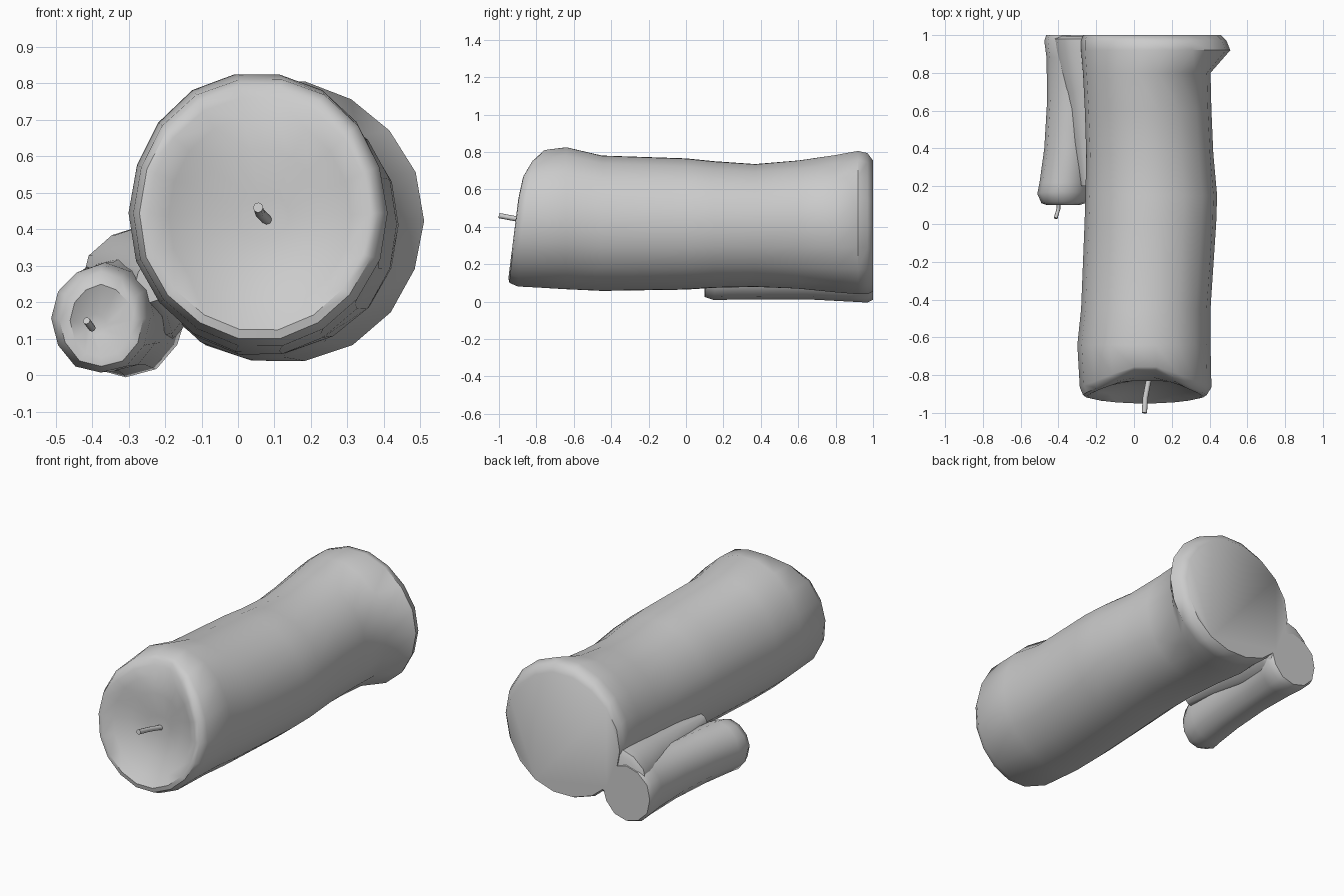
import bpy, bmesh, math


def loft(name, sections, sides, wobble, phase=0.0):
    """Skin ellipses along y. Section: y, xmin, xmax, zmin, zmax, lean, notch."""
    bm = bmesh.new()
    rings = []
    for y, x0, x1, z0, z1, lean, notch in sections:
        cx, cz, rx, rz = (x0 + x1) / 2, (z0 + z1) / 2, (x1 - x0) / 2, (z1 - z0) / 2
        ring = []
        for i in range(sides):
            a = math.tau * i / sides
            s = math.sin(a)
            k = 1 + wobble * math.sin(3 * a + phase + 2 * y) * math.sin(2 * a)
            # lean tips the whole ring back, notch melts only its top
            back = lean * (1 + s) / 2 + notch * max(0, s) ** 5
            ring.append(bm.verts.new((cx + rx * k * math.cos(a), y + back, cz + rz * k * s)))
        rings.append(ring)
    for a, b in zip(rings, rings[1:]):
        for i in range(sides):
            j = (i + 1) % sides
            bm.faces.new((a[i], a[j], b[j], b[i]))
    bm.faces.new(rings[0])
    bm.faces.new(rings[-1])
    bmesh.ops.recalc_face_normals(bm, faces=bm.faces)
    me = bpy.data.meshes.new(name)
    bm.to_mesh(me)
    bm.free()
    ob = bpy.data.objects.new(name, me)
    bpy.context.collection.objects.link(ob)
    bpy.ops.object.select_all(action='DESELECT')
    ob.select_set(True)
    bpy.context.view_layer.objects.active = ob
    bpy.ops.object.shade_smooth_by_angle(angle=math.radians(48))
    return ob


def wick(name, points, radius):
    cu = bpy.data.curves.new(name, 'CURVE')
    cu.dimensions = '3D'
    cu.bevel_depth = radius
    cu.bevel_resolution = 2
    cu.use_fill_caps = True
    sp = cu.splines.new('POLY')
    sp.points.add(len(points) - 1)
    for p, co in zip(sp.points, points):
        p.co = (*co, 1)
    ob = bpy.data.objects.new(name, cu)
    bpy.context.collection.objects.link(ob)


# Large candle lying down: dished burnt end at the front, flared flat foot at the back
loft("large_candle", [
    (-0.83, 0.00, 0.14, 0.37, 0.50, 0.00, 0.00),
    (-0.86, -0.10, 0.23, 0.26, 0.62, 0.03, 0.00),
    (-0.91, -0.19, 0.31, 0.17, 0.71, 0.06, 0.04),
    (-0.95, -0.245, 0.36, 0.12, 0.765, 0.08, 0.09),
    (-0.945, -0.27, 0.385, 0.095, 0.795, 0.08, 0.10),
    (-0.90, -0.287, 0.41, 0.075, 0.815, 0.07, 0.08),
    (-0.64, -0.30, 0.405, 0.06, 0.83, 0.00, 0.00),
    (-0.45, -0.28, 0.405, 0.052, 0.785, 0.00, 0.00),
    (0.00, -0.262, 0.435, 0.06, 0.77, 0.00, 0.00),
    (0.15, -0.257, 0.44, 0.07, 0.755, 0.00, 0.00),
    (0.37, -0.253, 0.42, 0.075, 0.74, 0.00, 0.00),
    (0.60, -0.26, 0.41, 0.065, 0.76, 0.00, 0.00),
    (0.80, -0.27, 0.405, 0.045, 0.79, 0.00, 0.00),
    (0.92, -0.28, 0.51, 0.035, 0.812, 0.00, 0.00),
    (0.97, -0.28, 0.49, 0.035, 0.80, 0.00, 0.00),
    (1.00, -0.27, 0.46, 0.05, 0.76, 0.00, 0.00),
], 18, 0.012)

# Small candle leaning against its side
loft("small_candle", [
    (0.13, -0.42, -0.36, 0.11, 0.17, 0.00, 0.00),
    (0.10, -0.46, -0.29, 0.05, 0.25, 0.00, 0.00),
    (0.10, -0.49, -0.26, 0.025, 0.285, 0.02, 0.00),
    (0.15, -0.512, -0.24, 0.008, 0.305, 0.02, 0.00),
    (0.22, -0.50, -0.23, 0.01, 0.31, 0.00, 0.00),
    (0.40, -0.475, -0.21, 0.012, 0.31, 0.00, 0.00),
    (0.65, -0.46, -0.19, 0.012, 0.32, 0.00, 0.00),
    (0.88, -0.463, -0.16, 0.00, 0.33, 0.00, 0.00),
    (0.97, -0.475, -0.14, -0.005, 0.345, 0.00, 0.00),
    (1.00, -0.465, -0.16, 0.01, 0.33, 0.00, 0.00),
], 12, 0.03, 1.0)

# Melted wax joining the two feet
loft("wax_bridge", [
    (0.20, -0.28, -0.20, 0.20, 0.31, 0.00, 0.00),
    (0.45, -0.33, -0.15, 0.15, 0.35, 0.00, 0.00),
    (0.70, -0.37, -0.12, 0.10, 0.38, 0.00, 0.00),
    (0.92, -0.42, -0.10, 0.08, 0.41, 0.00, 0.00),
    (0.98, -0.43, -0.10, 0.08, 0.41, 0.00, 0.00),
    (0.995, -0.40, -0.12, 0.10, 0.38, 0.00, 0.00),
], 12, 0.03)

# Wicks
wick("large_wick", [(0.09, -0.79, 0.42), (0.075, -0.84, 0.43),
                    (0.06, -0.92, 0.445), (0.055, -1.0, 0.46)], 0.014)
wick("small_wick", [(-0.40, 0.14, 0.13), (-0.40, 0.08, 0.13), (-0.415, 0.03, 0.15)], 0.01)
